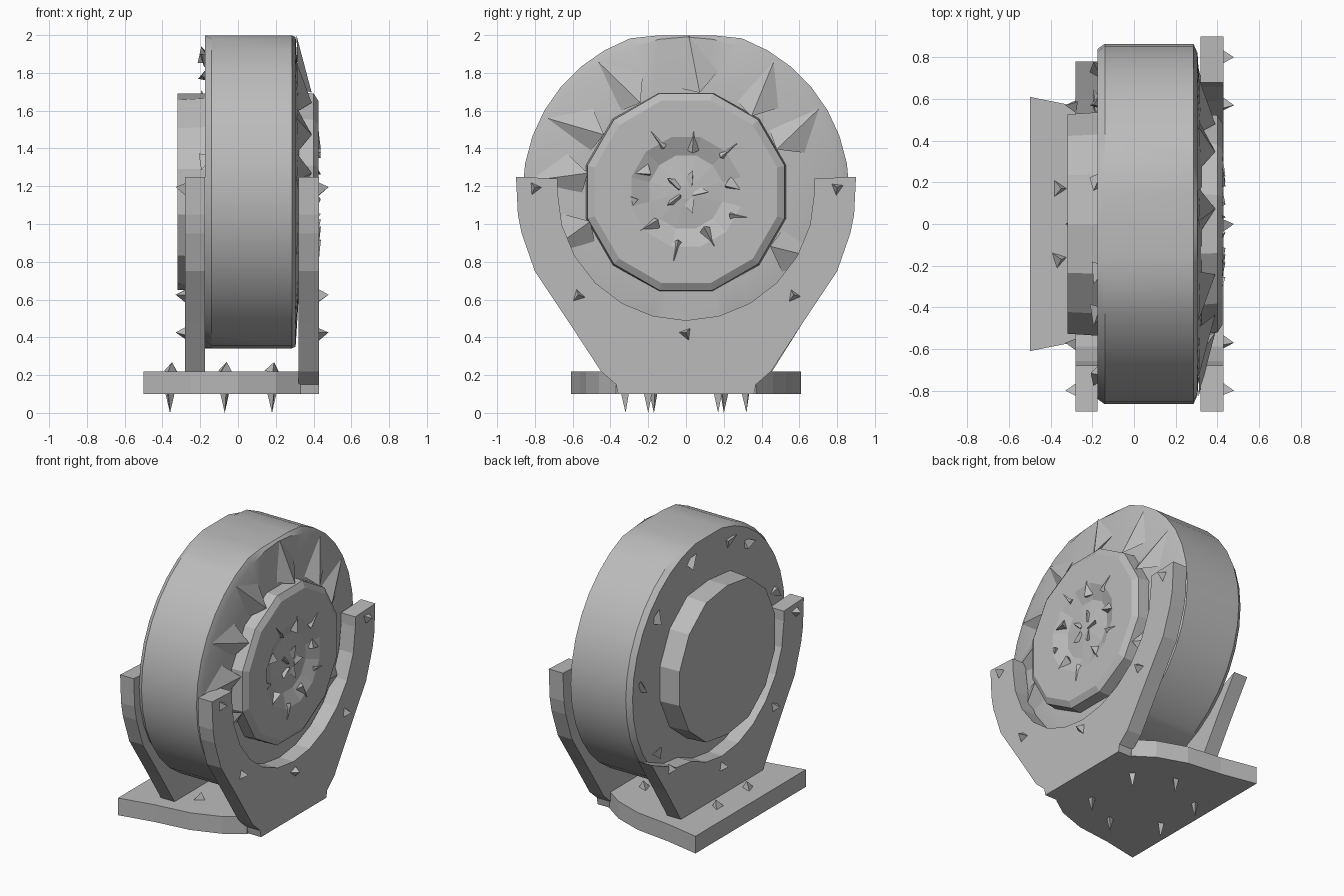
import bpy, bmesh, math, random
from mathutils import Vector, Matrix

random.seed(4)
cube = bpy.data.objects.get("Cube")
if cube:
    bpy.data.objects.remove(cube, do_unlink=True)

AXLE = 1.17   # height of the wheel axis

grey = bpy.data.materials.new("plain grey")
grey.use_nodes = True
grey.diffuse_color = (0.5, 0.5, 0.5, 1)
grey.node_tree.nodes["Principled BSDF"].inputs["Base Color"].default_value = (0.5, 0.5, 0.5, 1)


def finish(name, bm, smooth=False):
    bmesh.ops.recalc_face_normals(bm, faces=bm.faces)
    mesh = bpy.data.meshes.new(name)
    bm.to_mesh(mesh)
    bm.free()
    mesh.materials.append(grey)
    obj = bpy.data.objects.new(name, mesh)
    bpy.context.collection.objects.link(obj)
    if smooth:
        bpy.ops.object.select_all(action='DESELECT')
        obj.select_set(True)
        bpy.context.view_layer.objects.active = obj
        bpy.ops.object.shade_smooth_by_angle(angle=math.radians(25))
    return obj


def lathe(name, profile, sides, clip=9, turn=0.0, smooth=False):
    """Spin an (x, radius) profile round the axle; clip flattens top and bottom."""
    bm = bmesh.new()
    rings = []
    for x, r in profile:
        ring = []
        for i in range(sides):
            a = math.tau * (i + turn) / sides
            z = max(-clip, min(clip, r * math.sin(a)))
            ring.append(bm.verts.new((x, r * math.cos(a), AXLE + z)))
        rings.append(ring)
    for a, b in zip(rings, rings[1:]):
        for i in range(sides):
            j = (i + 1) % sides
            bm.faces.new((a[i], a[j], b[j], b[i]))
    bm.faces.new(rings[0])
    bm.faces.new(rings[-1])
    return finish(name, bm, smooth)


def slab(name, outline, offset):
    """Extrude a flat outline of 3D points by an offset."""
    bm = bmesh.new()
    face = bm.faces.new([bm.verts.new(p) for p in outline])
    moved = bmesh.ops.extrude_face_region(bm, geom=[face])["geom"]
    bmesh.ops.translate(bm, vec=offset, verts=[v for v in moved if isinstance(v, bmesh.types.BMVert)])
    return finish(name, bm)


def add_spike(bm, base, direction, radius, length, roll=0.0):
    turn = Vector(direction).to_track_quat('Z', 'Y').to_matrix().to_4x4()
    place = Matrix.Translation(base) @ turn @ Matrix.Rotation(roll, 4, 'Z')
    bmesh.ops.create_cone(bm, cap_ends=True, segments=3, radius1=radius, radius2=0,
                          depth=length, matrix=place @ Matrix.Translation((0, 0, length / 2)))


def spikes(name, bases, direction, radius, length):
    bm = bmesh.new()
    for b in bases:
        add_spike(bm, b, direction, radius, length, random.uniform(0, 6))
    return finish(name, bm)


# Wheel drum with a slightly bevelled rim
lathe("wheel_drum", [(-0.175, 0.84), (-0.14, 0.865), (0.285, 0.865), (0.305, 0.82), (0.325, 0.5)],
      36, clip=0.828, smooth=True)

# Plain hub on the left-hand cheek, dished hub on the other
lathe("plain_hub", [(-0.17, 0.55), (-0.32, 0.54)], 14, clip=0.52, turn=0.5)
lathe("dished_hub", [(0.3, 0.55), (0.40, 0.54), (0.425, 0.5), (0.425, 0.3), (0.385, 0.2), (0.405, 0.04)],
      12, clip=0.525, turn=0.5)

# Cradle side plates with a round cut-out
outer = [(0.36, 0.1), (0.37, 0.15), (0.45, 0.22), (0.62, 0.48), (0.8, 0.75), (0.87, 0.95), (0.89, 1.05), (0.9, 1.25)]
arc = [(0.68 * math.cos(a), AXLE + 0.68 * math.sin(a))
       for a in (math.radians(-15 * k) for k in range(0, 13))]
right_side = outer + [(0.68, 1.24)] + arc
left_side = [(-0.68, 1.24)] + [(-y, z) for y, z in reversed(outer)]
slab("cradle_plate_left", [(0.32, y, z) for y, z in right_side + left_side], (0.11, 0, 0))

# The opposite plate has one arm broken off short
short = [(0.45, 0.21)] + outer[3:4] + [(0.78, 0.72), (0.5, 0.6)]
broken = short + [p for p in arc if p[0] < 0.4] + left_side[:-2]
slab("cradle_plate_right", [(-0.28, y, z) for y, z in broken], (0.105, 0, 0))

# Base plate narrowing toward the cradle plate
side = [(-0.5, 0.61), (-0.25, 0.56), (0.0, 0.53), (0.2, 0.46), (0.33, 0.37)]
base = side + [(x, -y) for x, y in reversed(side)]
slab("base_plate", [(x, y, 0.1) for x, y in base], (0, 0, 0.12))

# Pointed fixings on the plates and the base
bolts = [(0.0, 0.42)] + [(s * y, z) for s in (-1, 1) for y, z in ((0.8, 1.19), (0.57, 0.62))]
spikes("cradle_bolts_left", [(0.425, y, z) for y, z in bolts], (1, 0, 0.1), 0.04, 0.055)
spikes("cradle_bolts_right", [(-0.275, y, z) for y, z in bolts if y < 0.7], (-1, 0, 0.1), 0.04, 0.055)
spots = [(x, s * y) for s in (-1, 1) for x, y in ((-0.36, 0.17), (-0.07, 0.32), (0.18, 0.2))]
spikes("base_bolts", [(x, y, 0.215) for x, y in spots], (0.2, 0, 1), 0.045, 0.055)
spikes("base_feet", [(x, y, 0.105) for x, y in spots], (0, 0, -1), 0.025, 0.105)

# Folded fins between the hub and the rim
bm = bmesh.new()
for deg in (28, 52, 85, 120, 148, 172, 200, 330):
    a = math.radians(deg)
    corners = [(0.39, 0.53, a - 0.05), (0.31, 0.83, a + 0.07), (0.315, 0.66, a - 0.17), (0.32, 0.55, a + 0.15)]
    vs = [bm.verts.new((x, r * math.cos(t), AXLE + min(0.828, r * math.sin(t)))) for x, r, t in corners]
    for tri in ((0, 1, 2), (0, 1, 3), (0, 2, 3), (1, 2, 3)):
        bm.faces.new([vs[k] for k in tri])
finish("rim_fins", bm)

# Shards around the middle of the dished hub
bm = bmesh.new()
for k in range(10):
    a = math.tau * (k + 0.25) / 10
    r = 0.27 + 0.05 * (k % 2)
    add_spike(bm, (0.375, r * math.cos(a), AXLE + r * math.sin(a)),
              (0.6, -math.cos(a) * 0.6, -math.sin(a) * 0.6), 0.075, 0.09, k)
for k in range(5):
    a = math.tau * k / 5
    add_spike(bm, (0.385, 0.05 * math.cos(a), AXLE + 0.05 * math.sin(a)),
              (0.5, math.cos(a), math.sin(a)), 0.04, 0.08, k)
finish("hub_shards", bm)

# Chipped rim shards on the back cheek
bm = bmesh.new()
for k in range(11):
    a = math.tau * (k + random.uniform(-0.3, 0.3)) / 11
    add_spike(bm, (-0.17, 0.73 * math.cos(a), AXLE + 0.73 * math.sin(a)),
              (-0.25, math.cos(a + 1), math.sin(a + 1)), 0.045, 0.1, k)
finish("cheek_shards", bm)
